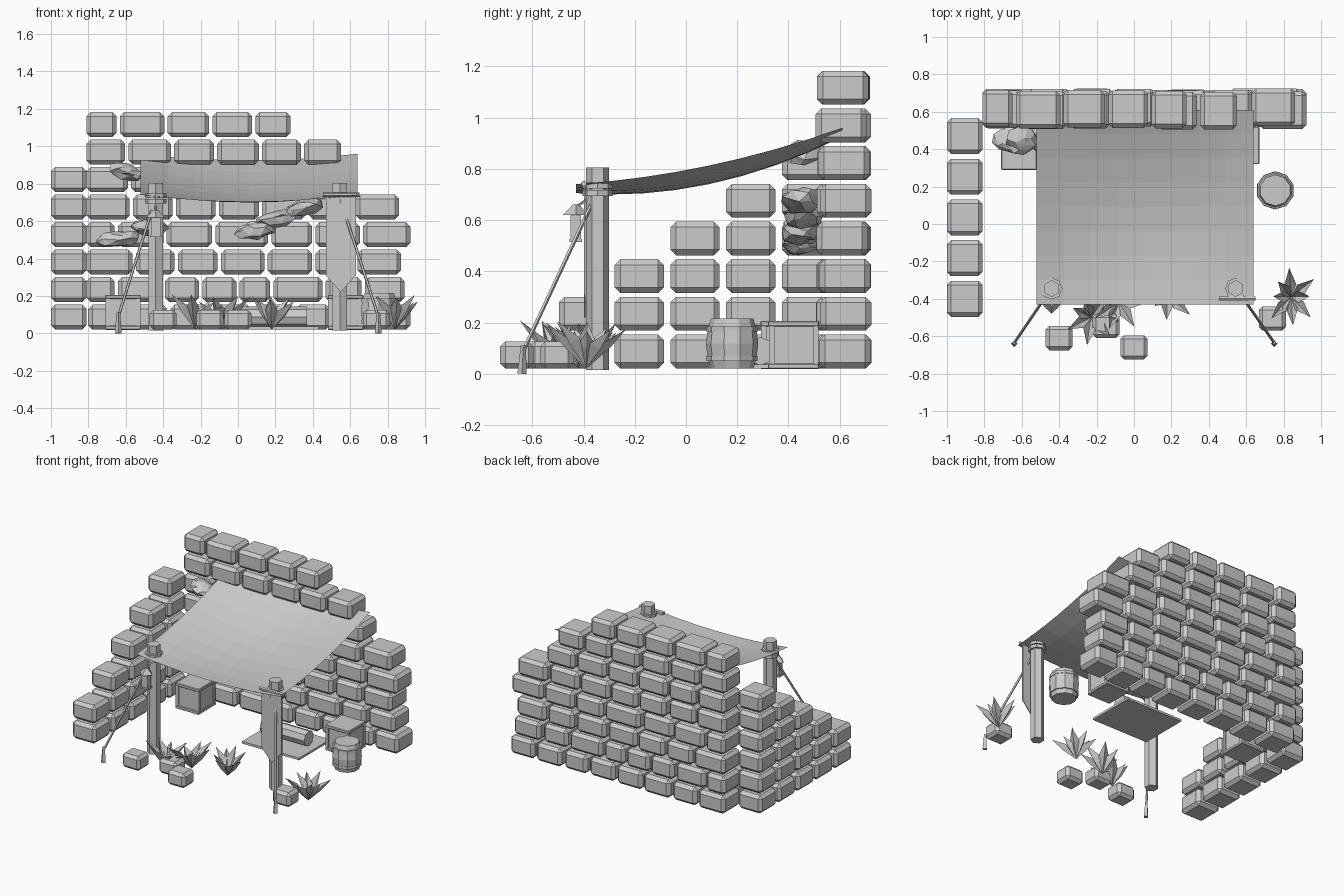
import bpy, bmesh, math, random
from mathutils import Vector, Matrix

random.seed(4)
if "Cube" in bpy.data.objects:
    bpy.data.objects.remove(bpy.data.objects["Cube"])

grey = bpy.data.materials.new("plain_grey")
grey.use_nodes = True
grey.diffuse_color = (0.6, 0.6, 0.6, 1)
grey.node_tree.nodes["Principled BSDF"].inputs["Base Color"].default_value = (0.6, 0.6, 0.6, 1)


def finish(name, bm):
    mesh = bpy.data.meshes.new(name)
    bm.to_mesh(mesh)
    bm.free()
    mesh.materials.append(grey)
    obj = bpy.data.objects.new(name, mesh)
    bpy.context.collection.objects.link(obj)
    return obj


def add_box(bm, center, size, bevel=0.0, turn=0.0):
    mat = Matrix.Translation(center) @ Matrix.Rotation(turn, 4, "Z") @ Matrix.Diagonal((*size, 1))
    verts = bmesh.ops.create_cube(bm, size=1, matrix=mat)["verts"]
    if bevel:
        edges = list({e for v in verts for e in v.link_edges})
        bmesh.ops.bevel(bm, geom=edges, offset=bevel, segments=1, affect="EDGES")


def add_tube(bm, a, b, r1, r2, sides):
    a, b = Vector(a), Vector(b)
    d = b - a
    mat = Matrix.Translation((a + b) / 2) @ d.to_track_quat("Z", "Y").to_matrix().to_4x4()
    bmesh.ops.create_cone(bm, cap_ends=True, segments=sides, radius1=r1, radius2=r2,
                          depth=d.length, matrix=mat)


def jitter(amount):
    return random.uniform(-amount, amount)


def row_z(row):
    return 0.087 + row * 0.147


# Back wall: brick joints of each row, bottom to top
rows = [
    [-.81, -.58, -.37, -.14, .08, .30, .50, .72, .93],
    [-.82, -.65, -.40, -.20, 0, .18, .46, .67, .90],
    [-.82, -.555, -.33, -.10, .15, .405, .63, .88],
    [-.82, -.65, -.39, -.13, .17, .405, .66, .93],
    [-.82, -.57, -.34, -.11, .12, .37, .62, .87],
    [-.82, -.58, -.35, -.10, .15, .40, .64],
    [-.82, -.595, -.35, -.12, .12, .345, .56],
    [-.82, -.64, -.385, -.145, .085, .29],
]
bm = bmesh.new()
for r, joints in enumerate(rows):
    for a, b in zip(joints, joints[1:]):
        add_box(bm, ((a + b) / 2, 0.615 + jitter(0.01), row_z(r)), (b - a - 0.018, 0.2, 0.132), 0.022)
finish("back_wall", bm)

# Side wall: stepped stack of bricks
bm = bmesh.new()
for r, count in enumerate([5, 5, 4, 3, 2, 1]):
    for i in range(count):
        add_box(bm, (-0.905, 0.47 - i * 0.2175, row_z(r)), (0.19, 0.192, 0.132), 0.022)
finish("side_wall", bm)

# Jagged stones sticking out of the back wall
stones = [(-.64, .51, .12, -.1), (-.47, .565, .1, .1), (-.6, .86, .09, .2),
          (.09, .55, .11, -.15), (.2, .61, .12, -.2), (.35, .675, .11, -.3)]
bm = bmesh.new()
for x, z, r, tilt in stones:
    mat = Matrix.Translation((x, 0.45, z)) @ Matrix.Rotation(tilt, 4, "Y") @ Matrix.Diagonal((r, 0.075, 0.042, 1))
    for v in bmesh.ops.create_icosphere(bm, subdivisions=2, radius=1, matrix=mat)["verts"]:
        v.co += Vector((jitter(0.012), jitter(0.012), jitter(0.012)))
finish("wall_stones", bm)

# Sagging canopy sheet
bm = bmesh.new()
bmesh.ops.create_grid(bm, x_segments=8, y_segments=8, size=1)
for v in bm.verts:
    u, w = v.co.x, v.co.y
    sag = 0.035 * (1 - u * u) + 0.075 * (1 - w * w) * (1 - 0.5 * u * u)
    v.co = Vector((0.06 + 0.58 * u, 0.09 + 0.52 * w, 0.85 + 0.11 * w - sag))
finish("canopy", bm)

# Posts with collars, guy ropes and stakes
for side, x, stake_x in (("right", -0.44, -0.64), ("left", 0.545, 0.75)):
    bm = bmesh.new()
    add_tube(bm, (x, -0.345, 0.015), (x, -0.345, 0.805), 0.045, 0.045, 6)
    for z in (0.705, 0.735):
        add_tube(bm, (x, -0.345, z - 0.012), (x, -0.345, z + 0.012), 0.058, 0.058, 8)
    finish(side + "_post", bm)
    out = math.copysign(1, x)
    bm = bmesh.new()
    add_tube(bm, (x + 0.02 * out, -0.37, 0.66), (stake_x, -0.635, 0.09), 0.008, 0.008, 5)
    finish(side + "_rope", bm)
    bm = bmesh.new()
    add_tube(bm, (stake_x, -0.64, 0), (stake_x, -0.635, 0.11), 0.018, 0.01, 4)
    finish(side + "_stake", bm)

# Hanging banner with a pointed end, and its rod
bm = bmesh.new()
outline = [(-.08, .74), (-.08, .31), (0, .22), (.08, .31), (.08, .74)]
face = bm.faces.new([bm.verts.new((0.55 + x, -0.398, z)) for x, z in outline])
ext = bmesh.ops.extrude_face_region(bm, geom=[face])["geom"]
bmesh.ops.translate(bm, vec=(0, 0.006, 0), verts=[g for g in ext if isinstance(g, bmesh.types.BMVert)])
bmesh.ops.recalc_face_normals(bm, faces=bm.faces)
finish("banner", bm)
bm = bmesh.new()
add_tube(bm, (0.455, -0.398, 0.742), (0.65, -0.398, 0.742), 0.012, 0.012, 6)
finish("banner_rod", bm)

# Lantern
bm = bmesh.new()
add_box(bm, (-0.44, -0.43, 0.57), (0.05, 0.04, 0.1))
add_box(bm, (-0.44, -0.43, 0.52), (0.06, 0.05, 0.012))
add_tube(bm, (-0.44, -0.43, 0.62), (-0.44, -0.43, 0.66), 0.05, 0.012, 4)
add_tube(bm, (-0.44, -0.43, 0.65), (-0.44, -0.37, 0.69), 0.006, 0.006, 5)
finish("lantern", bm)

# Barrel with hoops
bm = bmesh.new()
levels = [(0.02, .083), (0.065, .096), (0.118, .102), (0.17, .096), (0.215, .083)]
for (z0, r0), (z1, r1) in zip(levels, levels[1:]):
    add_tube(bm, (0.755, 0.18, z0), (0.755, 0.18, z1), r0, r1, 10)
for z in (0.06, 0.175):
    add_tube(bm, (0.755, 0.18, z - 0.01), (0.755, 0.18, z + 0.01), 0.1, 0.1, 10)
finish("barrel", bm)

# Crates with framed rims
for name, x, y, turn in (("right_crate", -0.615, 0.39, 0), ("left_crate", 0.575, 0.42, 0)):
    bm = bmesh.new()
    add_box(bm, (x, y, 0.11), (0.175, 0.18, 0.17))
    for z in (0.03, 0.195):
        add_box(bm, (x, y, z), (0.19, 0.2, 0.022), 0.004)
    for sx in (-1, 1):
        for sy in (-1, 1):
            add_box(bm, (x + sx * 0.083, y + sy * 0.086, 0.11), (0.022, 0.022, 0.17))
    finish(name, bm)

# Sleeping mat and bedroll
bm = bmesh.new()
add_box(bm, (0.2, 0.27, 0.028), (0.46, 0.36, 0.016))
finish("mat", bm)
bm = bmesh.new()
add_tube(bm, (0.01, 0.29, 0.088), (0.37, 0.29, 0.088), 0.055, 0.055, 8)
finish("bedroll", bm)

# Ground stones
bm = bmesh.new()
for x, y in ((-.4, -.61), (-.15, -.545), (0, -.66), (.74, -.505)):
    add_box(bm, (x, y, 0.073), (0.145, 0.13, 0.105), 0.02)
finish("ground_stones", bm)

# Leafy plants: folded pointed blades leaning outward
bm = bmesh.new()
for x, y, blades in ((-.23, -.5, 7), (-.08, -.42, 7), (.18, -.38, 8), (.84, -.39, 8)):
    for i in range(blades):
        ang = math.tau * i / blades + jitter(0.15)
        out = Vector((math.cos(ang), math.sin(ang), 0))
        across = Vector((-out.y, out.x, 0)) * 0.032
        reach, height = random.uniform(0.09, 0.165), random.uniform(0.13, 0.19)
        base = Vector((x, y, 0.02))
        mid = base + out * reach * 0.5 + Vector((0, 0, height * 0.58))
        lift = Vector((0, 0, 0.012)) - out * 0.012
        b, m, l, r, t = [bm.verts.new(p) for p in (
            base, mid - lift, mid + across + lift, mid - across + lift,
            base + out * reach + Vector((0, 0, height)))]
        for tri in ((b, m, l), (b, r, m), (m, t, l), (m, r, t)):
            bm.faces.new(tri)
finish("plants", bm)
